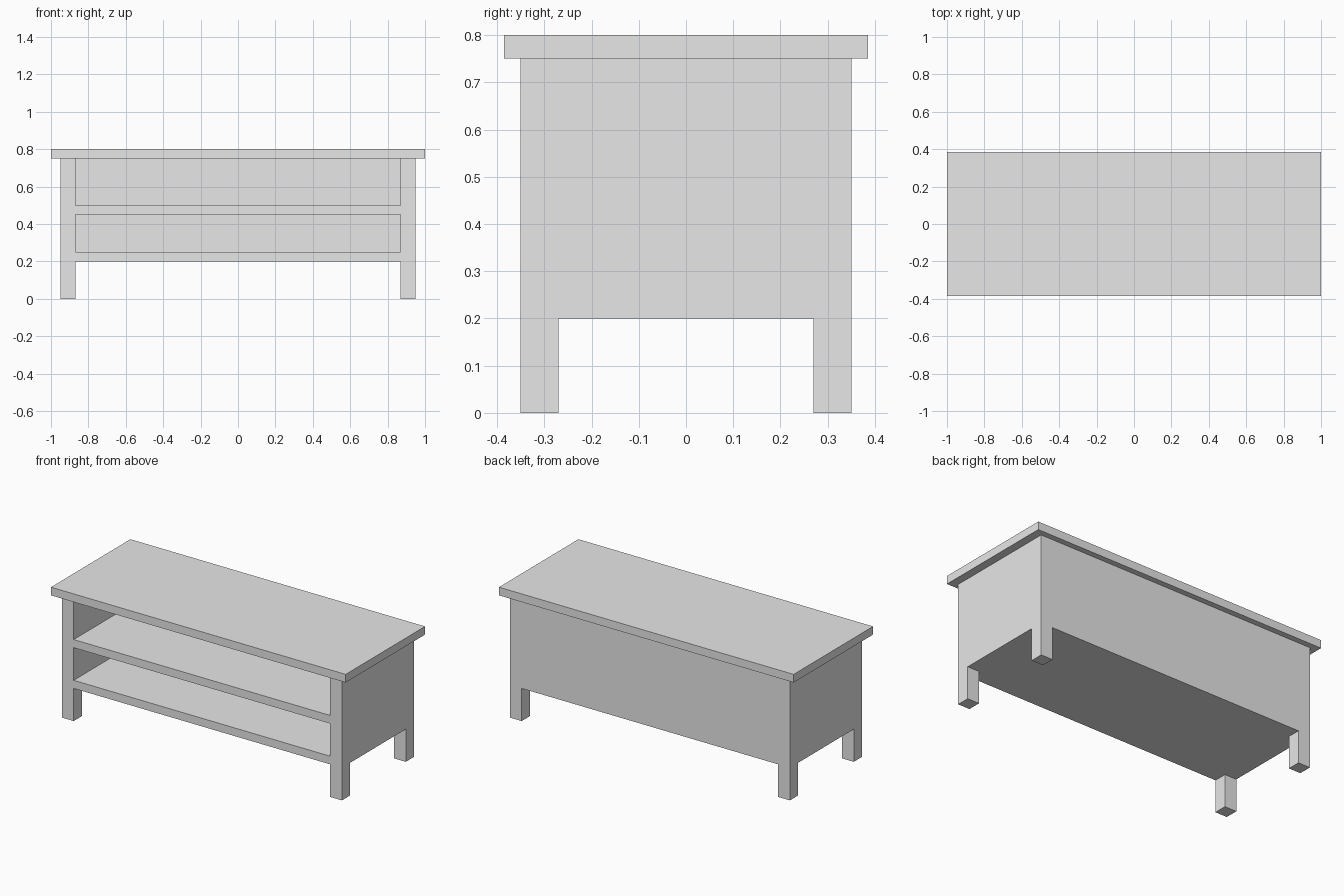
import bpy
import bmesh

if "Cube" in bpy.data.objects:
    bpy.data.objects.remove(bpy.data.objects["Cube"], do_unlink=True)

# Single flat grey
grey = bpy.data.materials.new("plain_grey")
grey.use_nodes = True
colour = (0.8, 0.8, 0.8, 1)
grey.diffuse_color = colour
grey.node_tree.nodes["Principled BSDF"].inputs["Base Color"].default_value = colour

HALF_W, HALF_D = 0.95, 0.35      # carcass
LEG, BOARD = 0.08, 0.05          # leg width, board thickness
FLOOR, TOP = 0.20, 0.75          # underside of carcass and of tabletop
INNER = HALF_W - LEG
BACK = HALF_D - BOARD


def panel(name, profile, x0, x1):
    """Extrude a (y, z) profile from x0 to x1."""
    bm = bmesh.new()
    face = bm.faces.new([bm.verts.new((x0, y, z)) for y, z in profile])
    new = bmesh.ops.extrude_face_region(bm, geom=[face])["geom"]
    verts = [v for v in new if isinstance(v, bmesh.types.BMVert)]
    bmesh.ops.translate(bm, verts=verts, vec=(x1 - x0, 0, 0))
    bmesh.ops.recalc_face_normals(bm, faces=bm.faces)
    mesh = bpy.data.meshes.new(name)
    bm.to_mesh(mesh)
    bm.free()
    mesh.materials.append(grey)
    obj = bpy.data.objects.new(name, mesh)
    bpy.context.collection.objects.link(obj)
    return obj


def board(name, half_x, y0, y1, z0, z1):
    return panel(name, [(y0, z0), (y1, z0), (y1, z1), (y0, z1)], -half_x, half_x)


# Side panels, each cut out below to leave a front and a back leg
foot = HALF_D - LEG
side = [(-HALF_D, 0), (-foot, 0), (-foot, FLOOR), (foot, FLOOR),
        (foot, 0), (HALF_D, 0), (HALF_D, TOP), (-HALF_D, TOP)]
panel("left_side_with_legs", side, INNER, HALF_W)
panel("right_side_with_legs", side, -HALF_W, -INNER)

# Shelves and back, flush with the sides
board("bottom_shelf", INNER, -HALF_D, HALF_D, FLOOR, FLOOR + BOARD)
board("middle_shelf", INNER, -HALF_D, BACK, 0.45, 0.45 + BOARD)
board("back_panel", INNER, BACK, HALF_D, FLOOR + BOARD, TOP)

# Overhanging tabletop
board("tabletop", 1.0, -0.385, 0.385, TOP, TOP + BOARD)
